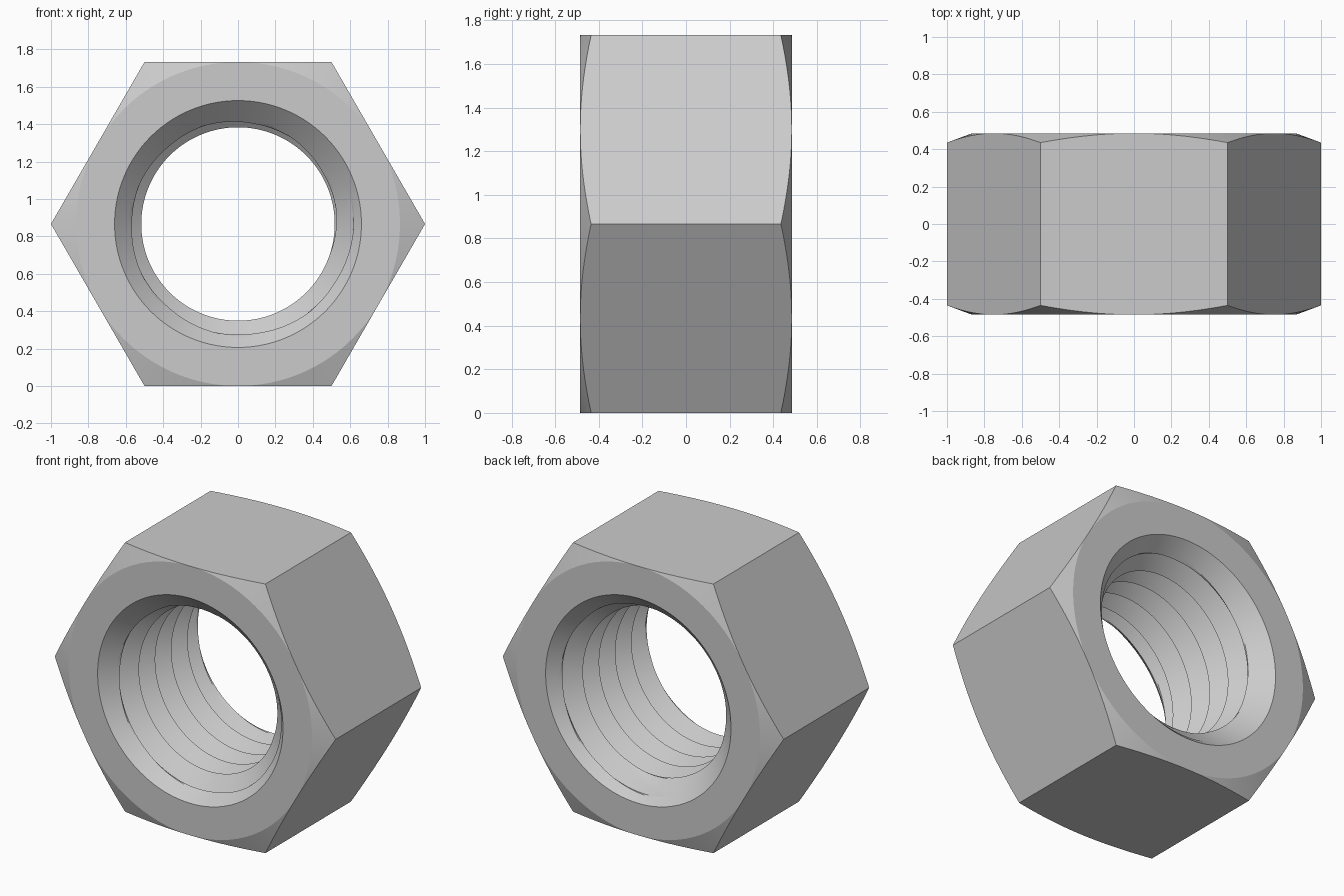
import bpy, bmesh, math

if "Cube" in bpy.data.objects:
    bpy.data.objects.remove(bpy.data.objects["Cube"])

APOTHEM = math.sqrt(3) / 2      # half the distance across flats
HALF = 0.485                    # half thickness
CORNER_DROP = 0.05 / (1 - APOTHEM)   # slope of the outer corner chamfer
MOUTH = 0.66                    # countersink radius at each face
CREST, ROOT = 0.517, 0.617      # thread radii
PITCH = 0.165
COLS, SUB = 192, 16             # columns around, rows per pitch
CREST_Y = -0.392                # first crest position at the top


def hex_radius(a):
    """Distance from the axis to the hexagon's side at angle a."""
    off = a % (math.pi / 3) - math.pi / 6
    return APOTHEM / math.cos(off)


def bore_point(a, k):
    """Row k of the helical bore, clipped to the end faces."""
    base = CREST_Y - PITCH * (a - math.pi / 2) / (2 * math.pi)
    phase = (k % SUB) / SUB
    y = max(-HALF, min(HALF, base + k * PITCH / SUB))
    if abs(y) >= HALF - 1e-6:
        return MOUTH, y
    thread = CREST + (ROOT - CREST) * (1 - abs(2 * phase - 1))
    countersink = MOUTH - (HALF - abs(y))
    return max(thread, countersink), y


def section(a):
    """Closed (radius, y) section: bore, back face, chamfers, side, front face."""
    rows = range(-2 * SUB, 8 * SUB)
    pts = [bore_point(a, k) for k in rows]
    r = hex_radius(a)
    side = HALF - (r - APOTHEM) * CORNER_DROP
    return pts + [(APOTHEM, HALF), (r, side), (r, -side), (APOTHEM, -HALF)]


# Sweep the section around the axis; the last column welds onto the first
bm = bmesh.new()
columns = []
for i in range(COLS + 1):
    a = 2 * math.pi * i / COLS
    columns.append([bm.verts.new((r * math.cos(a), y, APOTHEM + r * math.sin(a)))
                    for r, y in section(a)])
for c0, c1 in zip(columns, columns[1:]):
    n = len(c0)
    for k in range(n):
        m = (k + 1) % n
        quad = (c0[k], c1[k], c1[m], c0[m])
        # skip rows fully collapsed onto an end face
        if max((quad[0].co - quad[3].co).length, (quad[1].co - quad[2].co).length) > 1e-5:
            bm.faces.new(quad)
bmesh.ops.remove_doubles(bm, verts=bm.verts[:], dist=2e-5)
loose = [v for v in bm.verts if not v.link_faces]
bmesh.ops.delete(bm, geom=loose, context='VERTS')
bmesh.ops.recalc_face_normals(bm, faces=bm.faces[:])

mesh = bpy.data.meshes.new("hex_nut")
bm.to_mesh(mesh)
bm.free()
nut = bpy.data.objects.new("hex_nut", mesh)
bpy.context.collection.objects.link(nut)

# Smooth bore and chamfers, crisp hexagon and thread edges
bpy.context.view_layer.objects.active = nut
nut.select_set(True)
bpy.ops.object.shade_smooth_by_angle(angle=math.radians(15))
